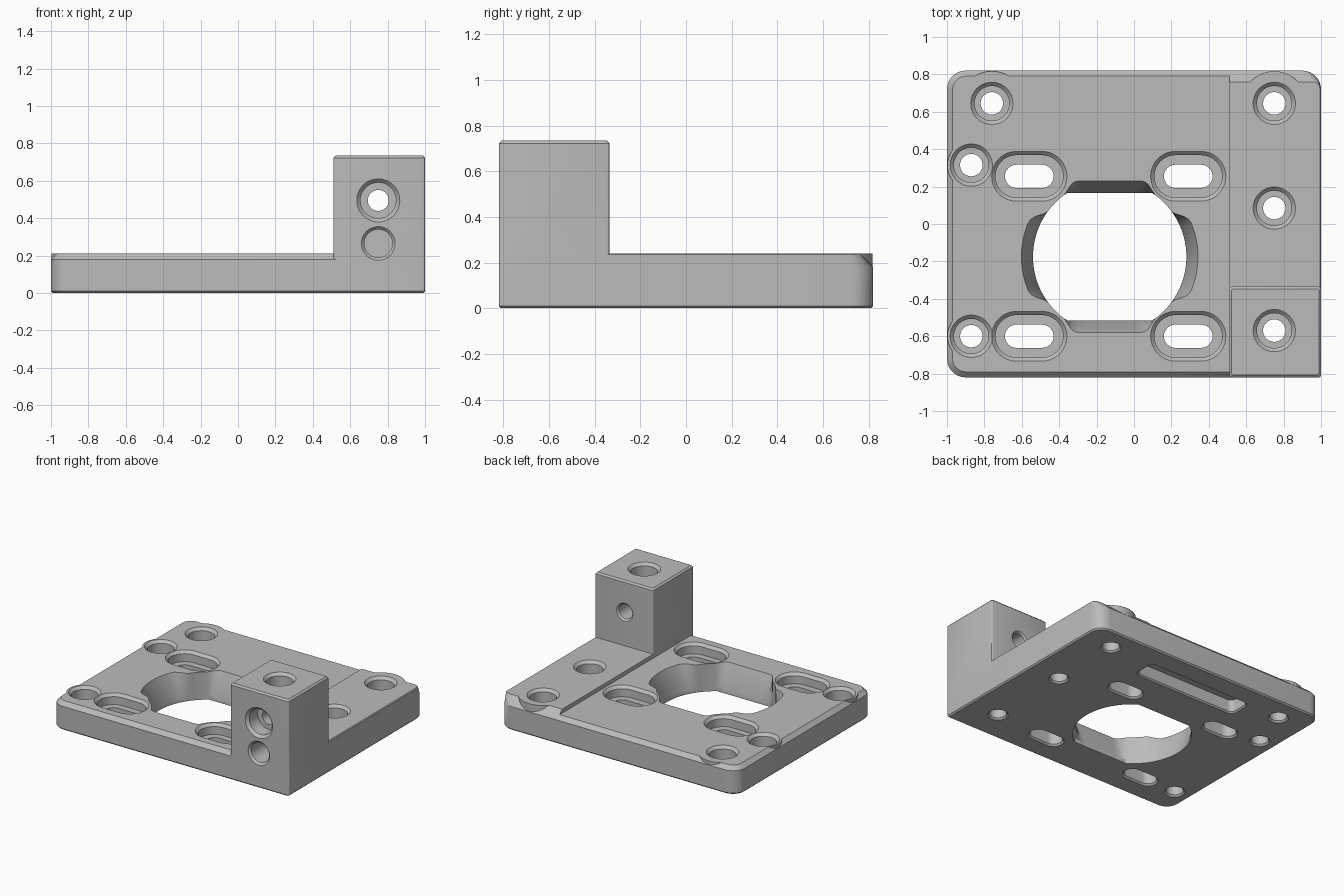
import bpy, bmesh, math
from mathutils import Matrix

cube = bpy.data.objects.get("Cube")
if cube:
    bpy.data.objects.remove(cube, do_unlink=True)

grey = bpy.data.materials.new("machined_grey")
grey.use_nodes = True
grey.diffuse_color = (0.5, 0.5, 0.5, 1)
grey.node_tree.nodes["Principled BSDF"].inputs["Base Color"].default_value = (0.5, 0.5, 0.5, 1)


def loft(name, rings, matrix=None):
    """Solid skinned through equal-length rings, capped at both ends."""
    bm = bmesh.new()
    loops = [[bm.verts.new(p) for p in ring] for ring in rings]
    n = len(loops[0])
    for low, high in zip(loops, loops[1:]):
        for i in range(n):
            j = (i + 1) % n
            bm.faces.new((low[i], low[j], high[j], high[i]))
    bm.faces.new(loops[0][::-1])
    bm.faces.new(loops[-1])
    bmesh.ops.recalc_face_normals(bm, faces=bm.faces)
    if matrix:
        bm.transform(matrix)
    mesh = bpy.data.meshes.new(name)
    bm.to_mesh(mesh)
    bm.free()
    mesh.materials.append(grey)
    obj = bpy.data.objects.new(name, mesh)
    bpy.context.collection.objects.link(obj)
    return obj


def rounded_rect(x0, x1, y0, y1, radii, z, steps=8):
    """Outline with a radius per corner: front left, front right, back right, back left."""
    corners = [(x0, y0, 1, 1), (x1, y0, -1, 1), (x1, y1, -1, -1), (x0, y1, 1, -1)]
    points = []
    for k, ((x, y, sx, sy), r) in enumerate(zip(corners, radii)):
        for i in range(steps + 1):
            a = math.pi + (k + i / steps) * math.pi / 2
            points.append((x + sx * r + r * math.cos(a), y + sy * r + r * math.sin(a), z))
    return points


def stadium(x, y, half, r, z, steps=24):
    """Circle, or a slot outline when half is above zero."""
    points = []
    for side in (0, 1):
        for i in range(steps + (1 if half else 0)):
            a = -math.pi / 2 + side * math.pi + i * math.pi / steps
            points.append((x + (half, -half)[side] + r * math.cos(a), y + r * math.sin(a), z))
    return points


def combine(body, tool, operation):
    mod = body.modifiers.new(tool.name, "BOOLEAN")
    mod.object, mod.operation, mod.solver = tool, operation, "EXACT"
    bpy.context.view_layer.objects.active = body
    bpy.ops.object.modifier_apply(modifier=mod.name)
    bpy.data.objects.remove(tool, do_unlink=True)


def bore(name, x, y, top, half, hole, outer, depth, bottom=0, matrix=None):
    """Through hole with a chamfered counterbore."""
    profile = [(hole + 0.022, bottom - 0.01), (hole, bottom + 0.012), (hole, top - depth),
               (outer - 0.02, top - depth), (outer - 0.02, top - 0.02), (outer + 0.02, top + 0.02)]
    return loft(name, [stadium(x, y, half, r, z) for r, z in profile], matrix)


# Base plate with sloped top border
def plate_ring(inset, right, z):
    radii = [max(0.1 - inset, 0.02), 0.012, max(0.1 - inset, 0.02), max(0.1 - inset, 0.02)]
    return rounded_rect(-1 + inset, 1 - right, -0.82 + inset, 0.82 - inset, radii, z)


plate = loft("mounting_plate", [plate_ring(0.01, 0.01, 0), plate_ring(0, 0, 0.01),
                                plate_ring(0, 0, 0.18), plate_ring(0.055, 0, 0.235),
                                plate_ring(0.06, 0.006, 0.24)])

# Lower main deck, leaving the raised side strip
combine(plate, loft("deck_cut", [rounded_rect(-1.2, 0.51, -1, 1, [0.001] * 4, z, 1)
                                 for z in (0.21, 0.4)]), "DIFFERENCE")

# Full-height bosses around the holes next to the border
for x, y, r, top in ((-0.87, 0.315, 0.128, 0.21), (-0.87, -0.6, 0.128, 0.21),
                     (-0.76, 0.645, 0.172, 0.21), (0.75, 0.645, 0.172, 0.24)):
    combine(plate, loft("hole_boss", [stadium(x, y, 0, r, z) for z in (0.1, top)]), "UNION")


# Upright corner block
def block_ring(inset, z):
    return rounded_rect(0.51 + inset, 1 - inset, -0.82 + inset, -0.335 - inset,
                        [0.012] * 4, z, 3)


combine(plate, loft("corner_block", [block_ring(0.01, 0), block_ring(0, 0.01),
                                     block_ring(0, 0.722), block_ring(0.012, 0.734)]), "UNION")

# Large opening flared towards the top between the slots
def opening_ring(flare, z, count=128):
    points = []
    for i in range(count):
        a = 2 * math.pi * i / count
        t = min(max((abs(math.cos(2 * a)) - 0.3) / 0.4, 0), 1)
        w = flare * t * t * (3 - 2 * t)
        r = min(0.41 + 0.062 * w, (0.34 + 0.065 * w) / max(abs(math.sin(a)), 0.01))
        points.append((-0.13 + r * math.cos(a), -0.175 + r * math.sin(a), z))
    return points


combine(plate, loft("opening_cut", [opening_ring(0, -0.1), opening_ring(0, 0.03),
                                    opening_ring(1, 0.21), opening_ring(1, 0.3)]), "DIFFERENCE")

# Counterbored slots
for x in (-0.56, 0.29):
    for y in (0.255, -0.6):
        combine(plate, bore("slot_cut", x, y, 0.21, 0.068, 0.062, 0.133, 0.08), "DIFFERENCE")

# Counterbored vertical holes
for x, y, top in ((-0.76, 0.645, 0.21), (-0.87, 0.315, 0.21), (-0.87, -0.6, 0.21),
                  (0.75, 0.645, 0.24), (0.75, 0.085, 0.24), (0.75, -0.57, 0.734)):
    combine(plate, bore("hole_cut", x, y, top, 0, 0.06, 0.113, 0.1), "DIFFERENCE")

# Horizontal holes in the block: one through, one blind
forward = Matrix.Rotation(math.pi / 2, 4, "X")
combine(plate, bore("cross_hole", 0.75, 0.495, 0.82, 0, 0.056, 0.115, 0.12, 0.335, forward),
        "DIFFERENCE")
blind = [(0.075, 0.5), (0.075, 0.805), (0.105, 0.835)]
combine(plate, loft("blind_hole", [stadium(0.75, 0.265, 0, r, z) for r, z in blind], forward),
        "DIFFERENCE")

# Rounded pocket in the underside
combine(plate, loft("pocket_cut", [
    rounded_rect(-0.5 + d, 0.4 - d, 0.46 + d, 0.67 - d, [0.06 - d] * 4, z)
    for d, z in ((-0.01, -0.02), (0.02, 0.01), (0.02, 0.1))]), "DIFFERENCE")

bpy.ops.object.select_all(action="DESELECT")
plate.select_set(True)
bpy.context.view_layer.objects.active = plate
bpy.ops.object.shade_smooth_by_angle(angle=math.radians(28))
